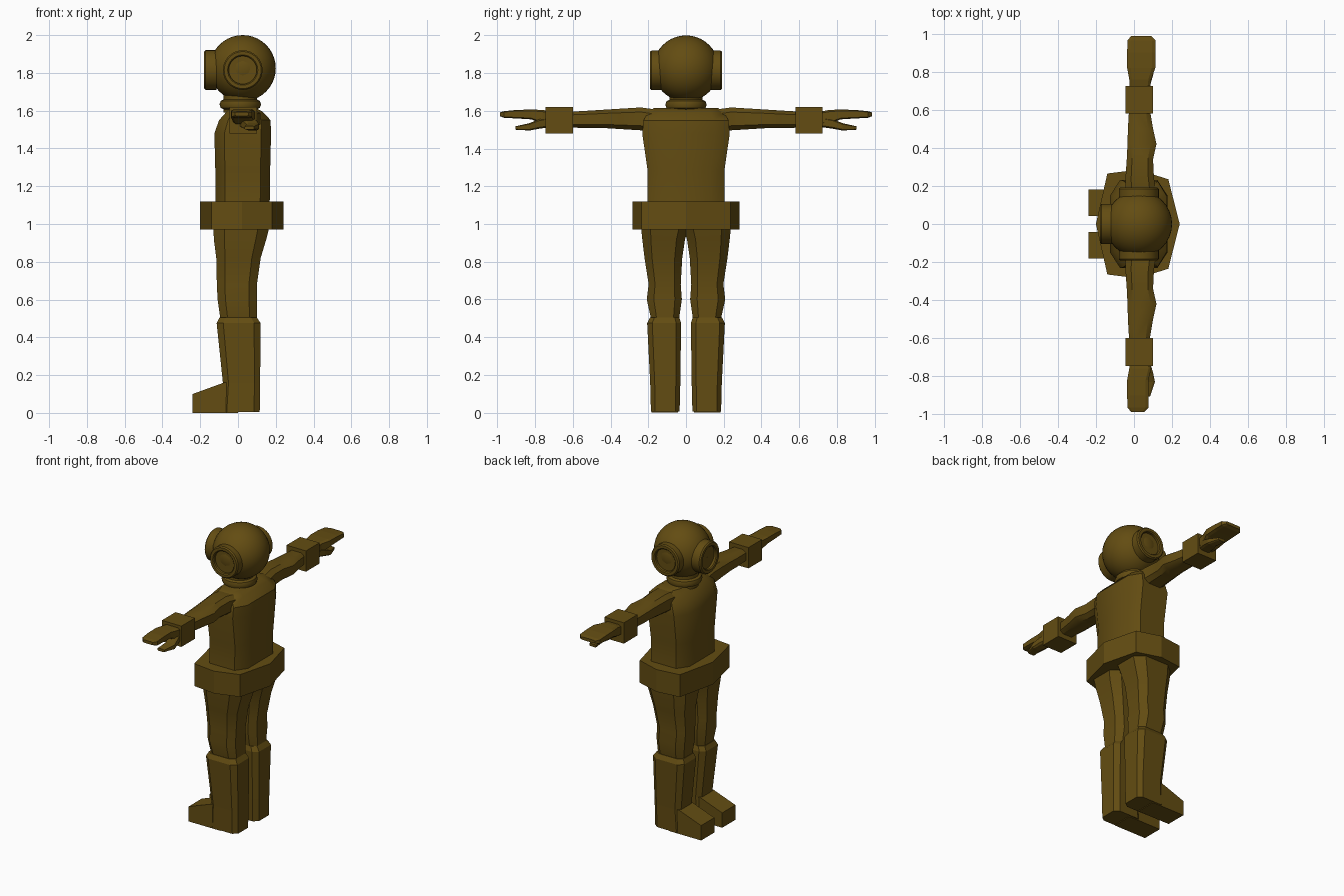
import bpy, bmesh, math
from mathutils import Vector, Matrix

if "Cube" in bpy.data.objects:
    bpy.data.objects.remove(bpy.data.objects["Cube"])

mat = bpy.data.materials.new("dark bronze")
mat.diffuse_color = (0.125, 0.073, 0.006, 1)
mat.use_nodes = True
mat.node_tree.nodes["Principled BSDF"].inputs["Base Color"].default_value = mat.diffuse_color


def finish(name, bm, angle=None):
    bmesh.ops.recalc_face_normals(bm, faces=bm.faces)
    me = bpy.data.meshes.new(name)
    bm.to_mesh(me)
    bm.free()
    me.materials.append(mat)
    ob = bpy.data.objects.new(name, me)
    bpy.context.collection.objects.link(ob)
    if angle:
        bpy.ops.object.select_all(action='DESELECT')
        ob.select_set(True)
        bpy.context.view_layer.objects.active = ob
        bpy.ops.object.shade_smooth_by_angle(angle=math.radians(angle))
    return ob


def skin(name, rings, closed=False, angle=None):
    """Bridge rings of points; cap the ends unless closed is set."""
    bm = bmesh.new()
    vs = [[bm.verts.new(p) for p in r] for r in rings]
    n = len(vs[0])
    for a, b in zip(vs, vs[1:] + (vs[:1] if closed else [])):
        for i in range(n):
            bm.faces.new((a[i], a[(i + 1) % n], b[(i + 1) % n], b[i]))
    if not closed:
        bm.faces.new(vs[0])
        bm.faces.new(vs[-1])
    return finish(name, bm, angle)


def octagon(a0, a1, b0, b1, k):
    """Rectangle a0..a1 by b0..b1 with its corners cut by the fraction k."""
    ca, cb = (a0 + a1) / 2, (b0 + b1) / 2
    ra, rb = (a1 - a0) / 2, (b1 - b0) / 2
    c = 1 - k
    return [(ca + ra * u, cb + rb * v) for u, v in
            ((1, -c), (1, c), (c, 1), (-c, 1), (-1, c), (-1, -c), (-c, -1), (c, -1))]


def upright(name, rows, side=1, k=0.4, angle=None):
    """Rows of z, x0, x1, y0, y1."""
    return skin(name, [[(x, y * side, z) for x, y in octagon(x0, x1, y0, y1, k)]
                       for z, x0, x1, y0, y1 in rows], angle=angle)


def sideways(name, rows, side=1, k=0.4, angle=None):
    """Rows of y, x0, x1, z0, z1."""
    return skin(name, [[(x, y * side, z) for x, z in octagon(x0, x1, z0, z1, k)]
                       for y, x0, x1, z0, z1 in rows], angle=angle)


def turned(name, profile, centre, direction, n=32):
    """Revolve a closed (radius, distance) profile around a direction."""
    m = Matrix.Translation(centre) @ Vector(direction).to_track_quat('Z', 'Y').to_matrix().to_4x4()
    rings = []
    for i in range(n):
        t = 2 * math.pi * i / n
        rings.append([m @ Vector((r * math.cos(t), r * math.sin(t), d)) for r, d in profile])
    return skin(name, rings, closed=True, angle=40)


# Diving helmet with three ringed windows and a rolled collar
C = Vector((0.025, 0, 1.825))
bm = bmesh.new()
bmesh.ops.create_uvsphere(bm, u_segments=32, v_segments=20, radius=0.175,
                          matrix=Matrix.Translation(C))
finish("helmet", bm, 60)
frame = [(0.105, 0.10), (0.105, 0.158), (0.098, 0.166), (0.080, 0.166),
         (0.074, 0.160), (0.074, 0.10)]
for label, d, push in (("front", (-1, 0, 0), 0.038), ("left", (0, 1, 0), 0.025),
                       ("right", (0, -1, 0), 0.025)):
    base = Vector((0.025, 0, 1.815)) + Vector(d) * push
    turned(label + "_window_frame", frame, base, d)
    turned(label + "_window_glass", [(0.001, 0.10), (0.078, 0.10), (0.078, 0.145), (0.001, 0.145)],
           base, d)
roll = [(0.088 + 0.022 * math.cos(a * math.pi / 4), 0.026 * math.sin(a * math.pi / 4))
        for a in range(8)]
turned("collar", roll, (0.012, 0, 1.633), (0, 0, 1))
turned("neck", [(0.001, 0), (0.088, 0), (0.088, 0.1), (0.001, 0.1)], (0.012, 0, 1.59), (0, 0, 1))

# Torso
upright("torso", [(0.98, -0.12, 0.165, -0.215, 0.215), (1.12, -0.12, 0.168, -0.205, 0.205),
                  (1.28, -0.12, 0.17, -0.203, 0.203), (1.48, -0.125, 0.175, -0.232, 0.232),
                  (1.55, -0.10, 0.172, -0.225, 0.225), (1.595, -0.06, 0.13, -0.2, 0.2),
                  (1.615, -0.04, 0.09, -0.17, 0.17)], k=0.35, angle=35)

# Heavy faceted belt
half = [(0.24, 0), (0.18, 0.235), (0.02, 0.285), (-0.14, 0.265)]
outline = half + [(-0.2, 0)] + [(x, -y) for x, y in half[:0:-1]]
skin("belt", [[(x, y, z) for x, y in outline] for z in (0.97, 1.12)])

for side, label in ((1, "left"), (-1, "right")):
    # Trouser leg and hip
    upright(label + "_leg", [(0.43, -0.09, 0.10, 0.045, 0.18), (0.51, -0.095, 0.10, 0.035, 0.188),
                             (0.60, -0.108, 0.10, 0.022, 0.208), (0.68, -0.112, 0.10, 0.028, 0.198),
                             (0.82, -0.115, 0.12, 0.02, 0.22), (0.92, -0.128, 0.15, 0.005, 0.232),
                             (1.0, -0.13, 0.17, -0.02, 0.24)], side, angle=30)
    # Boot shaft and wedge-shaped toe
    upright(label + "_boot", [(0.005, -0.09, 0.115, 0.034, 0.186), (0.16, -0.08, 0.117, 0.03, 0.19),
                              (0.475, -0.113, 0.12, 0.026, 0.206),
                              (0.505, -0.098, 0.10, 0.036, 0.19)], side, k=0.3)
    toe = [(0.0, 0.0), (-0.24, 0.0), (-0.24, 0.1), (-0.075, 0.16), (0.0, 0.16)]
    skin(label + "_toe", [[(x, y * side, z) for x, z in toe] for y in (0.042, 0.182)])

    # Sleeve
    bulge = 0.118
    sideways(label + "_arm", [(0.14, -0.045, 0.12, 1.48, 1.605), (0.24, -0.045, 0.105, 1.497, 1.618),
                              (0.34, -0.038, 0.10, 1.503, 1.612), (0.42, -0.034, bulge, 1.508, 1.607),
                              (0.50, -0.032, 0.10, 1.508, 1.602),
                              (0.62, -0.025, 0.08, 1.512, 1.595)], side, angle=35)
    # Square cuff
    inner, outer = (0.58, 0.725) if side > 0 else (0.6, 0.745)
    skin(label + "_cuff", [[(x, y * side, z) for x, z in
                            ((-0.045, 1.48), (0.1, 1.48), (0.1, 1.62), (-0.045, 1.62))]
                           for y in (inner, outer)])
    # Mitten-like fingers and the thumb below them
    w = 0.112 if side > 0 else 0.075
    sideways(label + "_fingers", [(0.68, -0.02, 0.08, 1.525, 1.59), (0.76, -0.025, 0.09, 1.53, 1.605),
                                  (0.82, -0.036, w, 1.555, 1.607), (0.90, -0.036, w, 1.56, 1.605),
                                  (0.965, -0.034, w, 1.563, 1.598),
                                  (0.987, -0.015, w - 0.02, 1.572, 1.592)], side, k=0.25)
    sideways(label + "_thumb", [(0.71, 0.0, 0.08, 1.515, 1.57), (0.78, 0.02, 0.1, 1.505, 1.555),
                                (0.83, 0.045, 0.11, 1.496, 1.535),
                                (0.905, 0.035, 0.085, 1.5, 1.518)], side, k=0.3)
